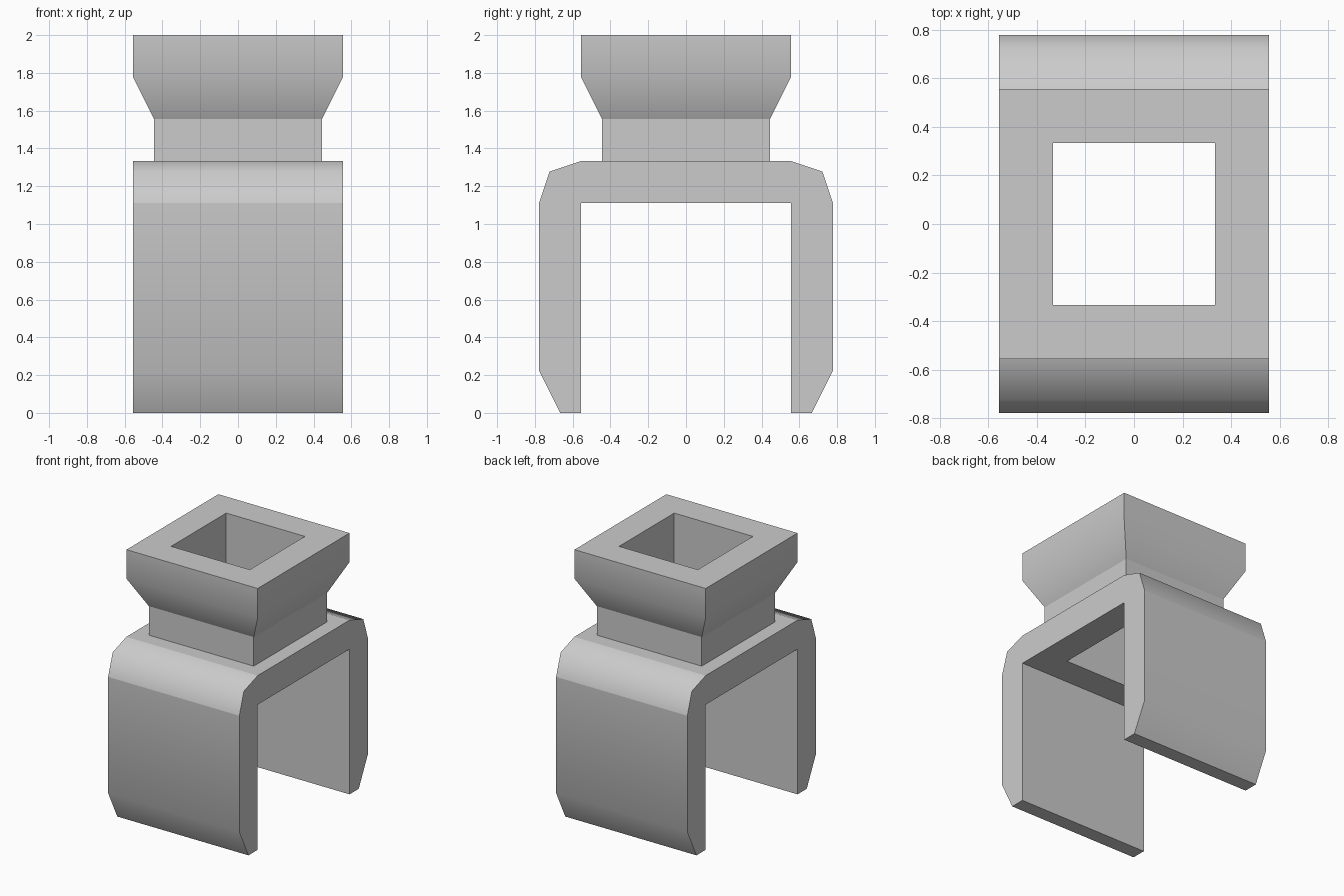
import bpy, bmesh

if "Cube" in bpy.data.objects:
    bpy.data.objects.remove(bpy.data.objects["Cube"])

U = 1 / 9  # the model sits on a grid of ninths


def make_object(name, bm):
    bmesh.ops.recalc_face_normals(bm, faces=bm.faces)
    mesh = bpy.data.meshes.new(name)
    bm.to_mesh(mesh)
    bm.free()
    obj = bpy.data.objects.new(name, mesh)
    bpy.context.collection.objects.link(obj)
    return obj


def shade(obj, soft_levels):
    """Smooth faces; every edge sharp except horizontal ones at soft_levels."""
    mesh = obj.data
    for p in mesh.polygons:
        p.use_smooth = True
    for e in mesh.edges:
        zs = [mesh.vertices[i].co.z for i in e.vertices]
        e.use_edge_sharp = not any(
            all(abs(z - lvl * U) < 0.001 for z in zs) for lvl in soft_levels)


# Clamp: arch profile (y, z) mirrored, then extruded along x
half = [(5, 10), (5, 0), (6, 0), (7, 2), (7, 10), (6.5, 11.5), (5, 12)]
profile = half + [(-y, z) for y, z in reversed(half)]
bm = bmesh.new()
face = bm.faces.new([bm.verts.new((-5 * U, y * U, z * U)) for y, z in profile])
ext = bmesh.ops.extrude_face_region(bm, geom=[face])
bmesh.ops.translate(bm, vec=(10 * U, 0, 0),
                    verts=[v for v in ext["geom"] if isinstance(v, bmesh.types.BMVert)])
clamp = make_object("clamp", bm)

# Square opening through the bridge of the clamp
bpy.ops.mesh.primitive_cube_add(size=1, location=(0, 0, 11 * U))
cutter = bpy.context.object
cutter.name = "hole_cutter"
cutter.scale = (6 * U, 6 * U, 4 * U)
cutter.hide_render = True
mod = clamp.modifiers.new("hole", 'BOOLEAN')
mod.operation = 'DIFFERENCE'
mod.solver = 'EXACT'
mod.object = cutter
bpy.context.view_layer.objects.active = clamp
bpy.ops.object.modifier_apply(modifier=mod.name)
bpy.data.objects.remove(cutter)
shade(clamp, (2, 11.5))

# Socket: square rings (half size, z) lofted up the outside and down the hole
bm = bmesh.new()
rings = [[bm.verts.new((sx * r * U, sy * r * U, z * U))
          for sx, sy in ((-1, -1), (1, -1), (1, 1), (-1, 1))]
         for r, z in ((4, 12), (4, 14), (5, 16), (5, 18), (3, 18), (3, 12))]
for a, b in zip(rings, rings[1:]):
    for i in range(4):
        j = (i + 1) % 4
        bm.faces.new((a[i], a[j], b[j], b[i]))
socket = make_object("socket", bm)
shade(socket, (16,))
